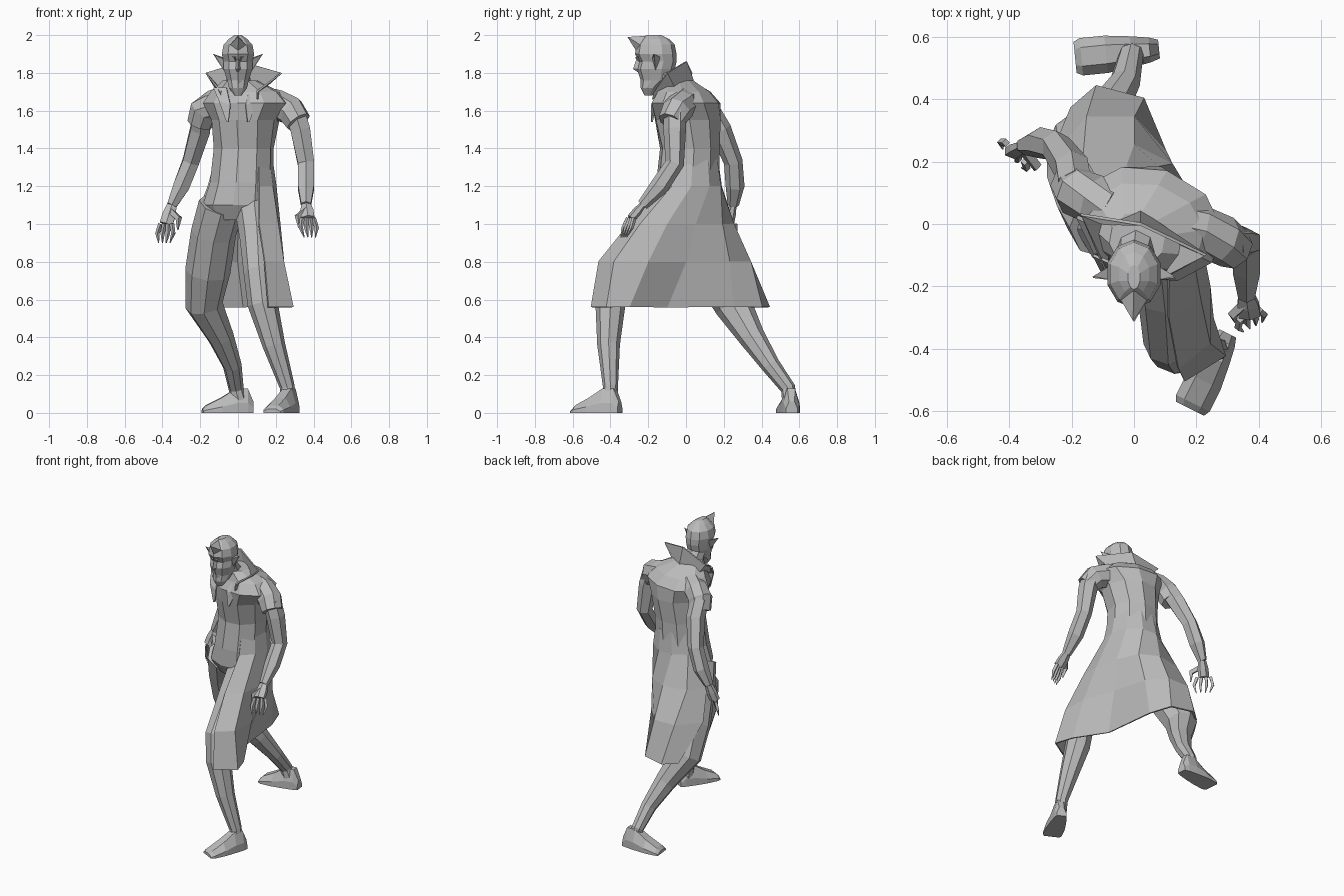
import bpy
import bmesh
from math import cos, sin, tau, radians
from mathutils import Vector, Matrix

cube = bpy.data.objects.get("Cube")
if cube:
    bpy.data.objects.remove(cube, do_unlink=True)

grey = bpy.data.materials.new("plain grey")
grey.use_nodes = True
grey.diffuse_color = (.5, .5, .5, 1)
grey.node_tree.nodes["Principled BSDF"].inputs["Base Color"].default_value = grey.diffuse_color


def loft(name, rings, closed=True, thickness=0):
    """Skin a list of equal-length point rows; closed rows get end caps."""
    bm = bmesh.new()
    rows = [[bm.verts.new(point) for point in ring] for ring in rings]
    count = len(rows[0])
    for upper, lower in zip(rows, rows[1:]):
        for i in range(count if closed else count - 1):
            j = (i + 1) % count
            bm.faces.new((upper[i], upper[j], lower[j], lower[i]))
    if closed:
        bm.faces.new(rows[0])
        bm.faces.new(rows[-1])
    bmesh.ops.recalc_face_normals(bm, faces=bm.faces)
    mesh = bpy.data.meshes.new(name)
    bm.to_mesh(mesh)
    bm.free()
    mesh.materials.append(grey)
    part = bpy.data.objects.new(name, mesh)
    bpy.context.collection.objects.link(part)
    if thickness:
        solid = part.modifiers.new("thickness", 'SOLIDIFY')
        solid.thickness = thickness
        solid.offset = 0


def tube(name, path, sides=6, flat=1.0):
    """Limb along (x, y, z, radius) stations, rings square to the path."""
    centres = [Vector(station[:3]) for station in path]
    rings = []
    for k, station in enumerate(path):
        ahead = centres[min(k + 1, len(path) - 1)]
        behind = centres[max(k - 1, 0)]
        along = (ahead - behind).normalized()
        across = along.cross(Vector((1, 0, 0))).normalized()
        side = along.cross(across)
        rings.append([centres[k] + station[3] * (
            across * cos(tau * i / sides) * flat + side * sin(tau * i / sides))
            for i in range(sides)])
    loft(name, rings)


def oval(x, y, z, wide, deep, yaw=0, sides=10):
    """Level oval ring turned about z, starting at the front."""
    turn = Matrix.Rotation(radians(yaw), 3, 'Z')
    return [Vector((x, y, z)) + turn @ Vector((wide * sin(tau * i / sides),
            -deep * cos(tau * i / sides), 0)) for i in range(sides)]


def level(z, *outline):
    """Plan outline lifted to one height."""
    return [Vector((x, y, z)) for x, y in outline]


def mirrored(points, side):
    """Points on the chosen side of the centre plane."""
    return [Vector((side * x, y, z)) for x, y, z in points]


# Torso, twisted towards the raised shoulder
loft("torso", [
    oval(0, 0, 1.02, .15, .11, -10),
    oval(0, 0, 1.1, .19, .16, -10),
    oval(.02, .01, 1.22, .17, .17, -10),
    oval(.03, .02, 1.4, .16, .16, -10),
    oval(.04, .01, 1.55, .18, .18, -15),
    oval(.05, 0, 1.64, .24, .18, -18),
    oval(.04, -.01, 1.7, .19, .14, -16),
    oval(.01, -.05, 1.76, .09, .09, -10)])

# Long coat skirt, open at the front, folded at the side and blown backwards
front_to_back = slice(0, 8)
loft("coat_skirt", [
    oval(.03, .02, 1.34, .15, .15, 30, 11)[front_to_back],
    oval(.02, .01, 1.2, .18, .18, 30, 11)[front_to_back],
    level(1, (.11, -.3), (.21, -.24), (.22, -.1), (.18, .05),
          (.12, .19), (0, .25), (-.16, .22), (-.23, .1)),
    level(.8, (.14, -.46), (.24, -.38), (.24, -.2), (.16, 0),
          (.1, .23), (0, .34), (-.15, .34), (-.27, .2)),
    level(.56, (.16, -.5), (.29, -.42), (.25, -.3), (.12, -.1),
          (.08, .25), (.03, .4), (-.12, .44), (-.2, .37))],
    closed=False, thickness=.01)

# Raised collar with swept points
loft("collar", [
    [(-.08, -.15, 1.66), (-.1, 0, 1.72), (.02, .04, 1.75), (.14, -.06, 1.72), (.1, -.18, 1.66)],
    [(-.09, -.15, 1.7), (-.17, .03, 1.8), (.02, 0, 1.86), (.23, -.1, 1.8), (.1, -.17, 1.7)]],
    closed=False, thickness=.01)

# Lapels hanging from the collar
for name, side in (("right_lapel", -1), ("left_lapel", 1)):
    loft(name, [
        mirrored([(.06, -.13, 1.72), (.04, -.18, 1.63), (.05, -.18, 1.54)], side),
        mirrored([(.13, -.1, 1.72), (.1, -.16, 1.65), (.06, -.18, 1.54)], side)],
        closed=False, thickness=.01)

# Short flared sleeves
tube("left_sleeve", [(.12, 0, 1.65, .08), (.21, -.02, 1.63, .08),
                     (.28, -.05, 1.6, .08), (.32, -.08, 1.54, .07)], sides=8)
tube("right_sleeve", [(-.07, .05, 1.65, .08), (-.13, .08, 1.63, .08),
                      (-.18, .1, 1.6, .08), (-.2, .13, 1.53, .07)], sides=8)

# Bare arms
tube("left_arm", [(.3, -.06, 1.6, .06), (.33, -.06, 1.5, .06), (.36, -.06, 1.32, .05),
                  (.36, -.14, 1.2, .05), (.36, -.23, 1.1, .03)])
tube("right_arm", [(-.19, .12, 1.6, .06), (-.2, .18, 1.5, .06), (-.25, .25, 1.33, .05),
                   (-.3, .26, 1.2, .05), (-.35, .25, 1.1, .03)])


def hand(side_name, wrist, knuckle, spread, reach):
    """Flat palm, four hooked fingers and a thumb."""
    wrist, knuckle, spread, reach = map(Vector, (wrist, knuckle, spread, reach))
    tube(side_name + "_palm", [(*wrist, .03), (*wrist.lerp(knuckle, .5), .04),
                               (*knuckle, .04)], flat=.6)

    def digit(name, base, bend, tip, thick):
        tube(side_name + name, [(*base, thick), (*bend, thick * .9),
                                (*tip, thick * .2)], sides=4)

    for i, finger in enumerate(("_index", "_middle", "_ring", "_little")):
        fan = spread * (i - 1.5)
        base = knuckle + fan
        digit(finger + "_finger", base, base + reach * .5 + fan * .4, base + reach, .013)
    base = wrist.lerp(knuckle, .3)
    bend = base - spread * 2.5 + reach * .4
    digit("_thumb", base, bend, bend + reach * .6, .02)


hand("left", (.36, -.23, 1.1), (.37, -.29, 1.03), (.02, .01, 0), (.01, -.04, -.1))
hand("right", (-.35, .25, 1.1), (-.38, .23, 1), (-.02, .02, 0), (-.01, -.02, -.1))

# Trouser legs in a long stride
tube("left_leg", [(.08, -.03, 1.1, .1), (.1, -.22, .92, .09), (.11, -.38, .74, .08),
                  (.13, -.4, .58, .08), (.19, -.41, .36, .06), (.26, -.4, .14, .04),
                  (.27, -.4, .05, .04)], sides=8)
tube("right_leg", [(-.09, 0, 1.1, .12), (-.13, .07, .95, .12), (-.16, .16, .75, .12),
                   (-.18, .25, .57, .1), (-.09, .35, .4, .07), (-.03, .45, .25, .05),
                   (-.01, .54, .13, .04), (.01, .55, .05, .04)], sides=8)


def shoe(name, heel, heading):
    """Blunt shoe running from the heel along the heading."""
    heading = Vector(heading).normalized()
    across = Vector((-heading.y, heading.x, 0))
    rings = []
    for reach, wide, high in ((0, .03, .06), (.03, .04, .13), (.09, .05, .13),
                              (.17, .06, .08), (.25, .06, .04), (.27, .05, .02)):
        middle = Vector(heel) + heading * reach
        top = Vector((0, 0, high))
        edge = across * wide
        rings.append([middle - edge, middle + edge, middle + edge + top * .4,
                      middle + edge * .5 + top, middle - edge * .5 + top,
                      middle - edge + top * .4])
    loft(name, rings)


shoe("left_shoe", (.3, -.35, 0), (-.5, -1, 0))
shoe("right_shoe", (.08, .56, 0), (-1, -.1, 0))

# Head and neck: rows of height, middle depth, half width, half depth
tube("neck", [(.01, -.05, 1.68, .07), (0, -.12, 1.8, .06)], sides=8)
loft("head", [oval(0, y, z, wide, deep) for z, y, wide, deep in (
    (1.68, -.2, .02, .02), (1.72, -.19, .05, .05), (1.76, -.16, .06, .08),
    (1.82, -.16, .08, .1), (1.86, -.15, .08, .1), (1.9, -.16, .09, .11),
    (1.95, -.16, .08, .1), (1.98, -.16, .05, .07), (2, -.17, .02, .04))])
loft("nose", [
    level(1.88, (-.01, -.24), (.01, -.24), (0, -.26)),
    level(1.82, (-.02, -.24), (.02, -.24), (0, -.28)),
    level(1.8, (-.01, -.24), (.01, -.24), (0, -.25))])
loft("mouth", [oval(0, -.22, z, wide, .02, sides=6) for z, wide in
               ((1.74, .01), (1.76, .03), (1.78, .02))])

# Swept forelock, ears and brows
loft("forelock", [
    [(-.05, -.23, 1.94), (0, -.26, 1.91), (.05, -.23, 1.94), (0, -.15, 2)],
    oval(0, -.31, 1.99, .003, .003, sides=4)])
for name, side in (("right", -1), ("left", 1)):
    loft(name + "_ear", [
        mirrored([(.07, -.18, 1.87), (.07, -.13, 1.88), (.06, -.16, 1.79)], side),
        mirrored(oval(.13, -.17, 1.9, .003, .003, sides=3), side)])
    loft(name + "_brow", [
        mirrored([(.01, -.25, 1.89), (.01, -.27, 1.88), (.01, -.25, 1.86)], side),
        mirrored([(.06, -.2, 1.91), (.07, -.22, 1.9), (.06, -.2, 1.89)], side)])
